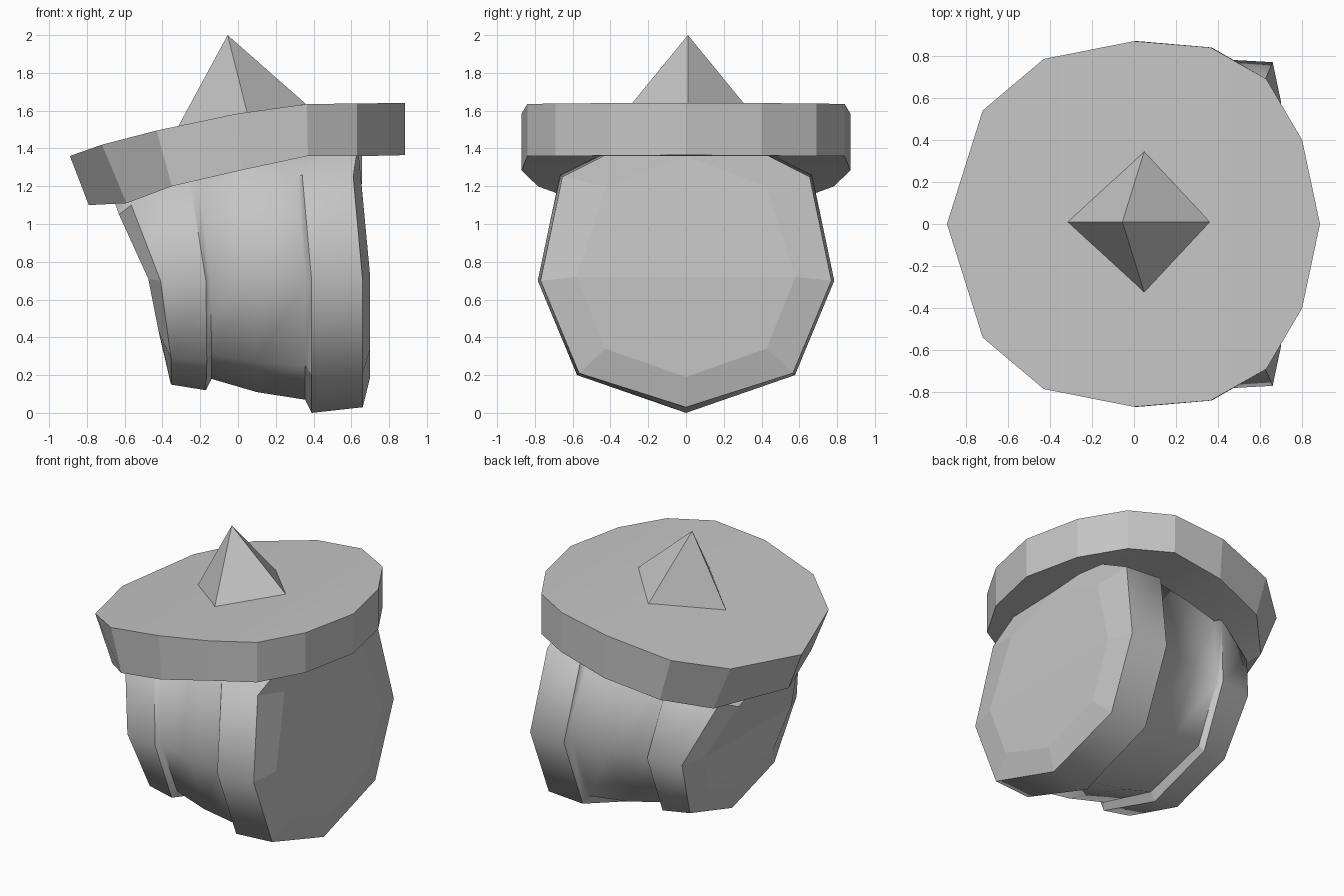
import bpy, bmesh, math

if "Cube" in bpy.data.objects:
    bpy.data.objects.remove(bpy.data.objects["Cube"])

grey = bpy.data.materials.new("plain grey")
grey.use_nodes = True
COLOUR = (0.56, 0.56, 0.56, 1)
grey.diffuse_color = COLOUR
grey.node_tree.nodes["Principled BSDF"].inputs["Base Color"].default_value = COLOUR


def finish(bm, name, angle=None):
    bmesh.ops.recalc_face_normals(bm, faces=bm.faces)
    mesh = bpy.data.meshes.new(name)
    bm.to_mesh(mesh)
    bm.free()
    obj = bpy.data.objects.new(name, mesh)
    bpy.context.collection.objects.link(obj)
    mesh.materials.append(grey)
    if angle:
        bpy.ops.object.select_all(action='DESELECT')
        obj.select_set(True)
        bpy.context.view_layer.objects.active = obj
        bpy.ops.object.shade_smooth_by_angle(angle=math.radians(angle))
    return obj


def fill_strips(bm, ring):
    """Fill a mirrored ring with strips running across it."""
    for i in range(len(ring) // 2):
        strip = [ring[i], ring[i + 1], ring[-i - 1], ring[-i % len(ring)]]
        bm.faces.new(list(dict.fromkeys(strip)))


# Barrel: octagonal rings, each given by half width, upper corner factor
# and a bent (x, z) spine
RINGS = [
    (0.48, .67, [(-.39, .31), (-.42, .43), (-.475, .71), (-.63, 1.05), (-.70, 1.25)]),
    (0.63, .69, [(-.355, .15), (-.355, .29), (-.41, .70), (-.565, 1.10), (-.60, 1.36)]),
    (0.67, .83, [(-.17, .12), (-.165, .27), (-.17, .70), (-.255, 1.23), (-.27, 1.5)]),
    (0.635, .85, [(-.14, .18), (-.14, .31), (-.145, .70), (-.21, 1.21), (-.23, 1.5)]),
    (0.70, .85, [(.10, .11), (.10, .27), (.10, .70), (.05, 1.23), (.05, 1.55)]),
    (0.74, .85, [(.355, .07), (.355, .25), (.36, .70), (.31, 1.25), (.38, 1.57)]),
    (0.785, .85, [(.39, .0), (.39, .2), (.39, .70), (.34, 1.26), (.44, 1.59)]),
    (0.77, .85, [(.66, .03), (.66, .21), (.66, .70), (.61, 1.25), (.66, 1.58)]),
    (0.58, .73, [(.70, .19), (.70, .34), (.70, .72), (.655, 1.2), (.64, 1.36)]),
]
bm = bmesh.new()
loops = []
for width, upper, spine in RINGS:
    sides = (0, .735, 1, upper, 0)
    half = [(x, -s * width, z) for s, (x, z) in zip(sides, spine)]
    other = [(x, -y, z) for x, y, z in half[3:0:-1]]
    loops.append([bm.verts.new(p) for p in half + other])
for a, b in zip(loops, loops[1:]):
    for i in range(8):
        j = (i + 1) % 8
        bm.faces.new((a[i], a[j], b[j], b[i]))
for end in (loops[0], loops[-1]):
    fill_strips(bm, end)
barrel = finish(bm, "barrel", 53)
# The two end caps stay faceted
for face in barrel.data.polygons:
    if abs(face.normal.x) > 0.85:
        face.use_smooth = False

# Lid: disc bent down towards one side, as strips of mirrored rim points
# columns: top x, top z, bottom x, bottom z, half width
LID = [
    (-.89, 1.36, -.79, 1.10, 0),
    (-.72, 1.42, -.59, 1.11, .54),
    (-.43, 1.495, -.35, 1.2, .785),
    (0, 1.585, .02, 1.285, .87),
    (.365, 1.635, .37, 1.36, .84),
    (.63, 1.638, .63, 1.36, .69),
    (.80, 1.64, .80, 1.362, .40),
    (.885, 1.64, .885, 1.365, 0),
]
bm = bmesh.new()
top, bottom = [], []
for side in (-1, 1):
    for x, z, bx, bz, w in (LID if side < 0 else LID[-2:0:-1]):
        top.append(bm.verts.new((x, side * w, z)))
        bottom.append(bm.verts.new((bx, side * w, bz)))
n = len(top)
for i in range(n):
    j = (i + 1) % n
    bm.faces.new((top[i], top[j], bottom[j], bottom[i]))
fill_strips(bm, top)
fill_strips(bm, bottom)
finish(bm, "lid", 14)

# Spike: leaning four-sided pyramid
bm = bmesh.new()
apex = bm.verts.new((-.055, .01, 2.0))
base = [bm.verts.new(p) for p in
        ((-.32, .01, 1.51), (.05, -.33, 1.585), (.36, .01, 1.635), (.05, .35, 1.585))]
for i in range(4):
    bm.faces.new((base[i], base[(i + 1) % 4], apex))
bm.faces.new(base)
finish(bm, "spike")
